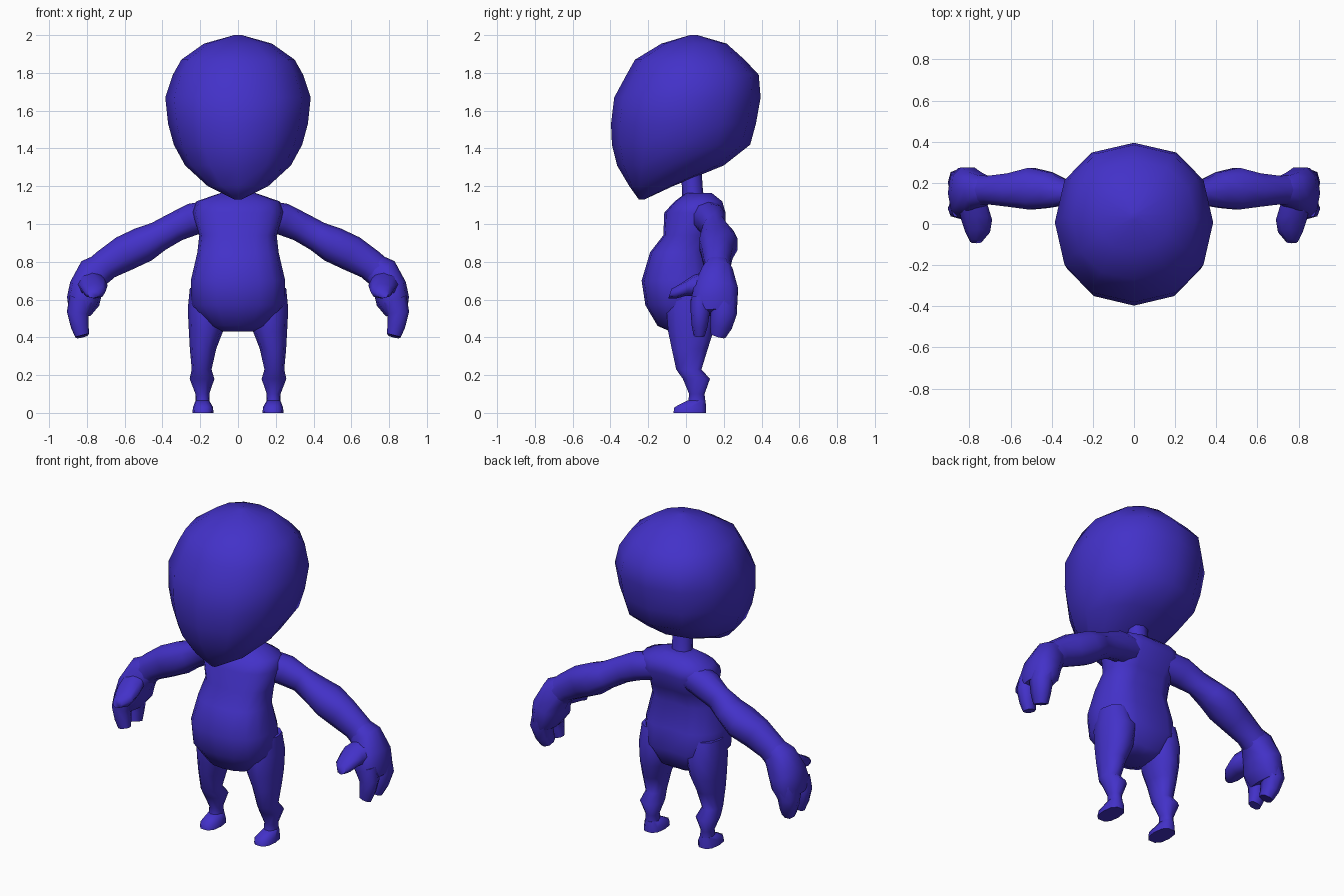
import bpy, bmesh, math
from mathutils import Vector

blue = bpy.data.materials.new("body blue")
blue.diffuse_color = (0.056, 0.031, 0.58, 1)


def loft(name, rings, sides=12, power=2.2, mirror=False, groove=0.0):
    """Skin rings of (centre, u half-axis, v half-axis); groove dents the back vertex."""
    bm = bmesh.new()
    loops = []
    for c, u, v in rings:
        loop = []
        for i in range(sides):
            a = 2 * math.pi * i / sides
            ca, sa = math.cos(a), math.sin(a)
            p = math.copysign(abs(ca) ** (2 / power), ca)
            q = math.copysign(abs(sa) ** (2 / power), sa)
            if sa > 0.99:
                q *= 1 - groove
            loop.append(bm.verts.new(Vector(c) + Vector(u) * p + Vector(v) * q))
        loops.append(loop)
    for a, b in zip(loops, loops[1:]):
        for i in range(sides):
            j = (i + 1) % sides
            bm.faces.new((a[i], a[j], b[j], b[i]))
    bm.faces.new(loops[0])
    bm.faces.new(loops[-1])
    bmesh.ops.recalc_face_normals(bm, faces=bm.faces)
    me = bpy.data.meshes.new(name)
    bm.to_mesh(me)
    bm.free()
    me.materials.append(blue)
    ob = bpy.data.objects.new(name, me)
    bpy.context.collection.objects.link(ob)
    for o in bpy.context.selected_objects:
        o.select_set(False)
    ob.select_set(True)
    bpy.context.view_layer.objects.active = ob
    bpy.ops.object.shade_smooth_by_angle(angle=math.radians(65))
    if mirror:
        ob.modifiers.new("mirror sides", 'MIRROR').use_mirror_merge = False
    return ob


def level(rows):
    """Horizontal rings from (z, y front, y back, x left, x right)."""
    return [(((l + r) / 2, (f + b) / 2, z), ((r - l) / 2, 0, 0), (0, (b - f) / 2, 0))
            for z, f, b, l, r in rows]


def along(rows):
    """Rings across a limb path from (x, y, z, radius in the path plane, side radius)."""
    pts = [Vector(r[:3]) for r in rows]
    out = []
    for i, (*_, ru, rv) in enumerate(rows):
        d = (pts[min(i + 1, len(pts) - 1)] - pts[max(i - 1, 0)]).normalized()
        u = Vector((0, 1, 0)).cross(d).normalized()
        out.append((pts[i], u * ru, d.cross(u) * rv))
    return out


# head: big rounded skull tapering to a chin at the front
loft("head", level([(z, f, b, -w, w) for z, f, b, w in [
    (1.13, -0.25, -0.22, 0.02),
    (1.20, -0.30, -0.07, 0.16),
    (1.31, -0.365, 0.20, 0.28),
    (1.42, -0.392, 0.34, 0.34),
    (1.53, -0.397, 0.37, 0.37),
    (1.67, -0.38, 0.395, 0.385),
    (1.79, -0.315, 0.385, 0.345),
    (1.87, -0.27, 0.31, 0.30),
    (1.955, -0.13, 0.215, 0.18),
    (2.0, 0.02, 0.06, 0.02)]]), sides=12, power=2.2)

# neck
loft("neck", level([(1.08, -0.02, 0.12, -0.08, 0.08),
                    (1.17, -0.02, 0.09, -0.06, 0.06),
                    (1.32, -0.03, 0.08, -0.06, 0.06)]), sides=8)

# torso: round belly, narrow chest, hunched shoulders with a spine groove
loft("torso", level([(z, f, b, -w, w) for z, f, b, w in [
    (0.43, -0.08, 0.08, 0.08),
    (0.46, -0.15, 0.13, 0.16),
    (0.57, -0.215, 0.18, 0.25),
    (0.70, -0.235, 0.165, 0.25),
    (0.85, -0.19, 0.13, 0.215),
    (0.94, -0.12, 0.155, 0.205),
    (1.06, -0.115, 0.22, 0.24),
    (1.12, -0.06, 0.20, 0.22),
    (1.165, 0.0, 0.14, 0.09)]]), sides=16, power=2.4, groove=0.12)

# legs
loft("leg", level([
    (0.00, 0.0, 0.105, 0.14, 0.235),
    (0.06, 0.01, 0.105, 0.15, 0.225),
    (0.10, 0.015, 0.10, 0.152, 0.225),
    (0.18, -0.02, 0.13, 0.125, 0.256),
    (0.23, -0.055, 0.085, 0.14, 0.245),
    (0.34, -0.08, 0.12, 0.115, 0.255),
    (0.43, -0.10, 0.15, 0.08, 0.26),
    (0.55, -0.11, 0.16, 0.05, 0.266),
    (0.66, -0.08, 0.13, 0.08, 0.255)]), sides=10, mirror=True)

# feet
loft("foot", level([
    (0.00, -0.07, 0.11, 0.13, 0.242),
    (0.03, -0.065, 0.11, 0.132, 0.238),
    (0.065, 0.005, 0.105, 0.152, 0.225)]), sides=10, power=2.6, mirror=True)

# arms: shoulder, thick elbow, wrist
loft("arm", along([
    (0.12, 0.10, 1.05, 0.08, 0.09),
    (0.24, 0.13, 1.025, 0.085, 0.085),
    (0.33, 0.15, 0.985, 0.078, 0.062),
    (0.42, 0.165, 0.935, 0.08, 0.092),
    (0.50, 0.172, 0.892, 0.095, 0.106),
    (0.60, 0.165, 0.845, 0.095, 0.085),
    (0.70, 0.165, 0.785, 0.082, 0.072),
    (0.78, 0.165, 0.715, 0.08, 0.08)]), sides=10, mirror=True)

# palm
loft("palm", along([
    (0.70, 0.165, 0.785, 0.07, 0.06),
    (0.76, 0.165, 0.745, 0.09, 0.085),
    (0.805, 0.16, 0.66, 0.09, 0.12),
    (0.82, 0.15, 0.59, 0.088, 0.127),
    (0.84, 0.15, 0.53, 0.06, 0.115)]), sides=10, power=2.5, mirror=True)

# fingers: one slim, one broad
for name, y, tip, r in [("front finger", 0.075, 0.07, 0.05),
                        ("broad finger", 0.20, 0.17, 0.07)]:
    loft(name, along([
        (0.825, y, 0.60, 0.07, r),
        (0.848, y, 0.53, 0.058, r),
        (0.838, (y + tip) / 2, 0.46, 0.047, r * 0.85),
        (0.825, tip, 0.41, 0.038, r * 0.6)]), sides=8, power=2.4, mirror=True)

# thumb: reaches forward and slightly down
loft("thumb", [((x, y, z), (rx, 0, 0), (0, rz * 0.35, rz)) for x, y, z, rx, rz in [
    (0.79, 0.12, 0.69, 0.07, 0.07),
    (0.765, 0.02, 0.675, 0.075, 0.055),
    (0.76, -0.04, 0.645, 0.06, 0.04),
    (0.768, -0.085, 0.632, 0.03, 0.025)]], sides=8, mirror=True)
